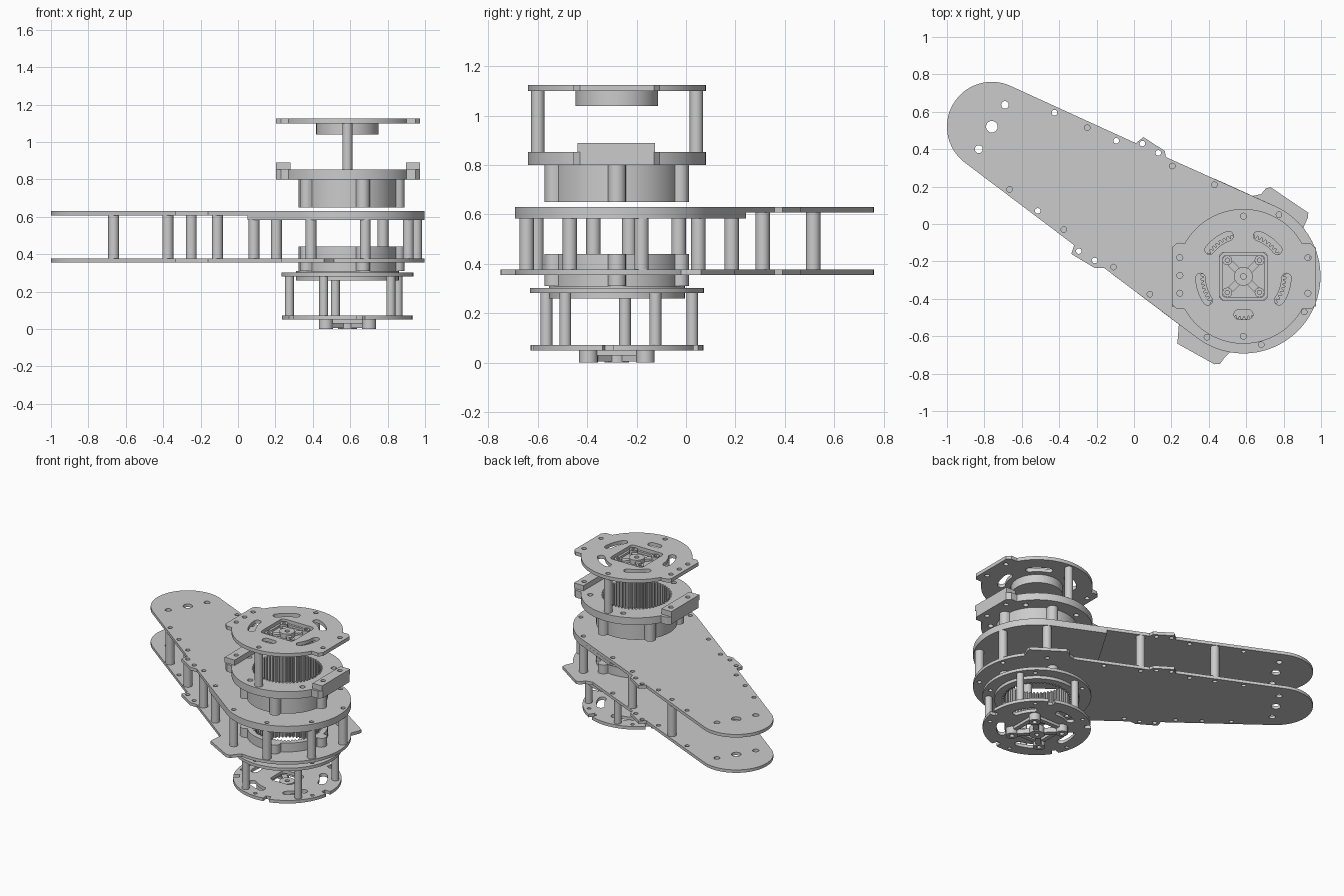
import bpy, bmesh
from math import sin, cos, pi, atan2, acos, radians, sqrt, hypot

if "Cube" in bpy.data.objects:
    bpy.data.objects.remove(bpy.data.objects["Cube"])

CX, CY, R1 = 0.585, -0.28, 0.412      # joint axis and big arm radius
EX, EY, R2 = -0.76, 0.52, 0.24        # arm tip


def arc(r, a0, a1, n=48, x=CX, y=CY):
    """Points along an arc, angles in degrees."""
    return [(x + r * cos(radians(a0 + (a1 - a0) * i / n)),
             y + r * sin(radians(a0 + (a1 - a0) * i / n))) for i in range(n + 1)]


def circle(x, y, r, n=20):
    return arc(r, 0, 360, n, x, y)[:-1]


def at(r, a):
    return CX + r * cos(radians(a)), CY + r * sin(radians(a))


def polar(f, n=360):
    return [at(f(360 * i / n), 360 * i / n) for i in range(n)]


def slot(r, a, half, w):
    """Curved slot around the joint axis with round ends."""
    x0, y0 = at(r, a - half)
    x1, y1 = at(r, a + half)
    return (arc(r + w, a - half, a + half, 12) + arc(w, a + half, a + half + 180, 8, x1, y1)[1:]
            + arc(r - w, a + half, a - half, 12)[1:] + arc(w, a - half + 180, a - half + 360, 8, x0, y0)[1:-1])


def square(h, r, x=CX, y=CY):
    """Rounded square outline."""
    pts = []
    for sx, sy, a in ((1, 1, 0), (-1, 1, 90), (-1, -1, 180), (1, -1, 270)):
        pts += arc(r, a, a + 90, 5, x + sx * (h - r), y + sy * (h - r))
    return pts


def rect(x0, x1, y0, y1):
    return [(x0, y0), (x1, y0), (x1, y1), (x0, y1)]


def plate(name, z0, z1, outline, holes=()):
    """Extrude a flat outline with holes between two heights."""
    cu = bpy.data.curves.new(name + "_profile", 'CURVE')
    cu.dimensions = '2D'
    cu.fill_mode = 'BOTH'
    cu.extrude = (z1 - z0) / 2
    for pts in [outline, *holes]:
        s = cu.splines.new('POLY')
        s.points.add(len(pts) - 1)
        for p, (x, y) in zip(s.points, pts):
            p.co = (x, y, 0, 1)
        s.use_cyclic_u = True
    tmp = bpy.data.objects.new(name + "_tmp", cu)
    bpy.context.scene.collection.objects.link(tmp)
    dg = bpy.context.evaluated_depsgraph_get()
    me = bpy.data.meshes.new_from_object(tmp.evaluated_get(dg))
    bpy.data.objects.remove(tmp)
    bpy.data.curves.remove(cu)
    bm = bmesh.new()
    bm.from_mesh(me)
    bmesh.ops.remove_doubles(bm, verts=bm.verts, dist=1e-5)
    bmesh.ops.recalc_face_normals(bm, faces=bm.faces)
    bm.to_mesh(me)
    bm.free()
    me.name = name
    me.shade_smooth()
    me.set_sharp_from_angle(angle=radians(30))
    ob = bpy.data.objects.new(name, me)
    ob.location.z = (z0 + z1) / 2
    bpy.context.scene.collection.objects.link(ob)
    return ob


def posts(name, places, r, z0, z1):
    for x, y in places:
        plate(name, z0, z1, circle(x, y, r, 24))


def lugged(a, base=0.262, c=0.268, rho=0.037):
    """Gear housing radius with five round lugs."""
    d = radians((a + 36) % 72 - 36)
    k = rho ** 2 - (c * sin(d)) ** 2
    return max(base, c * cos(d) + sqrt(k)) if k > 0 else base


def teeth(r0=0.212, r1=0.228, n=60):
    return [at(r, 360 * (i + f) / n) for i in range(n)
            for r, f in ((r0, 0), (r0, .3), (r1, .5), (r1, .8))]


def notched(a):
    return 0.31 if abs((a - 66 + 36) % 72 - 36) < 3.5 else 0.35


corners = [(sx, sy) for sx in (-1, 1) for sy in (-1, 1)]


def motor_mount(name, z0, z1, reach, boss):
    """Four screw bosses, cross arms and a hub."""
    for sx, sy in corners:
        x, y = CX + sx * reach, CY + sy * reach
        plate(name + "_boss", z0, z1, circle(x, y, boss), [circle(x, y, boss * .45, 12)])
        a, w, k = atan2(sy, sx), 0.018, reach * 1.414 - boss * .9
        ux, uy = cos(a), sin(a)
        plate(name + "_arm", z0 + .005, z1 - .012,
              [(CX + ux * t - uy * s, CY + uy * t + ux * s)
               for t, s in ((.035, -w), (k, -w), (k, w), (.035, w))])
    plate(name + "_hub", z0, z1, circle(CX, CY, .05, 32), [circle(CX, CY, .015)])


# --- bottom motor mount and notched base disc
motor_mount("base_mount", 0.0, 0.05, 0.115, 0.038)
plate("base_mount_frame", 0.03, 0.05, square(0.13, 0.03), [square(0.10, 0.02)])
base_posts = [at(0.312, 30 + 72 * k) for k in range(5)]
plate("base_disc", 0.05, 0.072, polar(notched, 720),
      [slot(0.235, 30 + 72 * k, 14, 0.026) for k in range(5)]
      + [square(0.085, 0.03)] + [circle(*at(0.315, 48 + 72 * k), .013) for k in range(5)])
posts("base_standoff", base_posts, 0.024, 0.072, 0.282)

# --- lower gear ring
plate("lower_ring_plate", 0.282, 0.303, circle(CX, CY, 0.352, 128),
      [circle(CX, CY, 0.25, 96)] + [circle(*at(0.312, 48 + 72 * k), .014) for k in range(5)])
plate("lower_ring_lip", 0.26, 0.31, circle(CX, CY, 0.275, 96), [teeth()])
plate("lower_gear_housing", 0.31, 0.44, polar(lugged), [teeth()])

# --- arm plates
th = atan2(EY - CY, EX - CX)
be = acos((R1 - R2) / hypot(EX - CX, EY - CY))
up, lo = (th - be) * 180 / pi, (th + be) * 180 / pi
bump_up = [(0.17, 0.358), (0.165, 0.39), (0.05, 0.465), (0.01, 0.432)]
bump_lo = [(-0.32, -0.113), (-0.335, -0.16), (-0.21, -0.235), (-0.16, -0.235)]
tip = arc(R2, up, lo, 48, EX, EY)
arm_posts = [(-0.665, 0.185), (-0.375, -0.03), (-0.25, 0.515), (-0.11, -0.23), (0.085, -0.375),
             (0.205, 0.31), (0.39, -0.605), (0.68, -0.645), (0.775, 0.05), (0.91, -0.47), (0.955, -0.18)]
screw_holes = [(-0.515, 0.07), (-0.295, -0.145), (-0.21, -0.195), (0.43, 0.21),
               (0.13, 0.38), (0.045, 0.43), (-0.095, 0.445), (-0.425, 0.595)]
holes = [circle(x, y, .015, 16) for x, y in screw_holes + arm_posts]
tip_holes = [circle(EX, EY, .031), circle(-0.69, 0.637, .02), circle(-0.83, 0.40, .021)]

plate("upper_arm_plate", 0.608, 0.63, arc(R1, lo, up + 360, 96) + bump_up + tip + bump_lo,
      holes + tip_holes)
tabs_up = [(0.93, 0.035), (0.932, 0.06), (0.73, 0.197), (0.705, 0.19), (0.68, 0.16), (0.63, 0.149)]
tabs_lo = [(0.24, -0.537), (0.232, -0.64), (0.43, -0.75), (0.46, -0.748), (0.48, -0.72)]
plate("lower_arm_plate", 0.356, 0.377,
      arc(R1, 260, 399, 80) + tabs_up + bump_up + tip + bump_lo + tabs_lo,
      holes + tip_holes + [circle(CX, CY, 0.25, 96)])
posts("arm_standoff", arm_posts, 0.029, 0.377, 0.608)

# stiffener under the big end of the upper plate, cut square to the arm
end = [(x + 0.30 * cos(th), y + 0.30 * sin(th)) for x, y in
       (at(R1, up), at(R1, lo))]
k = (R1 - R2) / hypot(EX - CX, EY - CY)
ca, sa = cos(th), sin(th)
v = R1 / sin(be) - 0.40 * k / sin(be)
cut = [(CX + .40 * ca + v * sa, CY + .40 * sa - v * ca),
       (CX + .40 * ca - v * sa, CY + .40 * sa + v * ca)]
plate("upper_arm_stiffener", 0.583, 0.608, arc(R1, lo, up + 360, 96) + cut)

# --- upper gear housing
tab_left = [(0.25, -0.10), (0.225, -0.105), (0.203, -0.125), (0.203, -0.43), (0.23, -0.455)]
tab_right = [(0.95, -0.455), (0.972, -0.43), (0.972, -0.13), (0.945, -0.105)]
disc = arc(0.36, 29, 151, 64) + tab_left + arc(0.36, 209, 331, 64) + tab_right
cap_posts = [(CX, 0.042), (CX, -0.60)]
side = [(0.245, -0.18), (0.245, -0.37), (0.93, -0.18), (0.93, -0.37)]
side_holes = [circle(x, y, .016, 16) for x, y in side]
plate("upper_gear_housing", 0.65, 0.80, polar(lugged), [teeth()])
plate("upper_gear_flange", 0.80, 0.852, disc,
      [teeth()] + side_holes + [circle(*at(0.30, 36 + 72 * k), .018) for k in range(5)])
for x0, x1, hs in ((0.203, 0.282, side_holes[:2]), (0.897, 0.972, side_holes[2:])):
    plate("flange_block", 0.852, 0.89, rect(x0, x1, -0.44, -0.125), hs)
posts("cap_standoff", cap_posts, 0.027, 0.852, 1.10)

# --- top cap with slots and recessed motor mount
slots = [slot(0.23, a, 16, 0.025) for a in (54, 126, 198, 342)] + [slot(0.205, 270, 7, 0.026)]
plate("cap_plate", 1.10, 1.125, disc,
      slots + side_holes + [circle(0.245, -0.275, .016, 16), square(0.128, 0.025)]
      + [circle(x, y, .016, 16) for x, y in cap_posts])
plate("cap_boss", 1.04, 1.10, circle(CX, CY, 0.167, 72), [square(0.112, 0.02)])
plate("cap_boss_floor", 1.04, 1.085, square(0.112, 0.02), [circle(CX, CY, .02)])
motor_mount("cap_mount", 1.085, 1.118, 0.086, 0.026)
